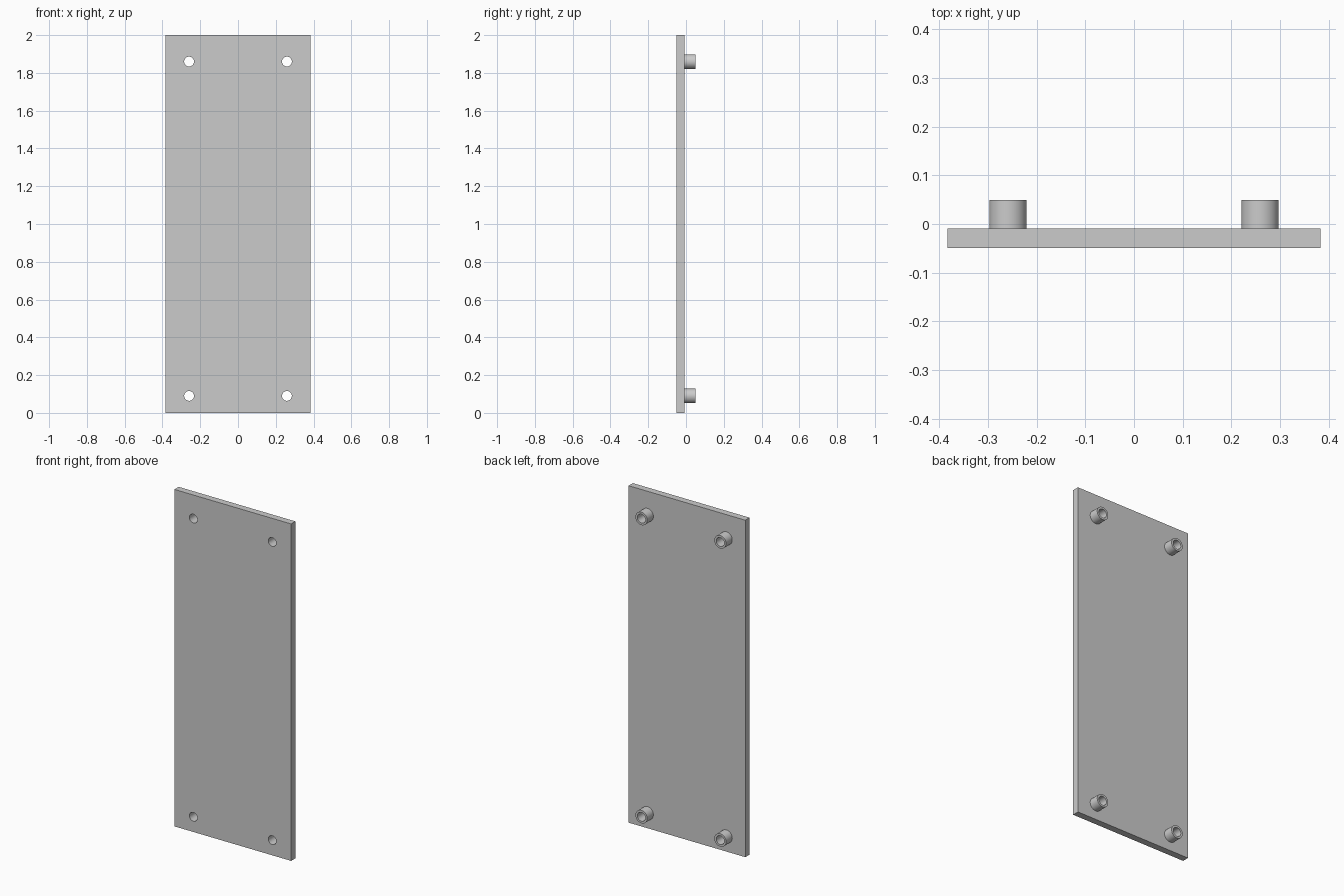
import bpy, bmesh, math
from mathutils import Matrix

if "Cube" in bpy.data.objects:
    bpy.data.objects.remove(bpy.data.objects["Cube"])

WIDTH, HEIGHT = 0.766, 2.0
FRONT, BACK, BOSS_END = -0.049, -0.009, 0.049
HOLE_X, HOLE_LOW, HOLE_HIGH = 0.259, 0.09, 1.86
HOLE_R, BOSS_R, SIDES = 0.026, 0.0385, 48

grey = bpy.data.materials.new("plain_grey")
grey.use_nodes = True
colour = (0.6, 0.6, 0.6, 1)
grey.diffuse_color = colour
grey.node_tree.nodes["Principled BSDF"].inputs["Base Color"].default_value = colour


def make_object(name, bm):
    bmesh.ops.recalc_face_normals(bm, faces=bm.faces)
    mesh = bpy.data.meshes.new(name)
    bm.to_mesh(mesh)
    bm.free()
    obj = bpy.data.objects.new(name, mesh)
    bpy.context.collection.objects.link(obj)
    mesh.materials.append(grey)
    return obj


def smooth(obj):
    bpy.ops.object.select_all(action='DESELECT')
    obj.select_set(True)
    bpy.context.view_layer.objects.active = obj
    bpy.ops.object.shade_smooth_by_angle(angle=math.radians(30))


spots = [(side, level, sx * HOLE_X, z)
         for side, sx in (("left", 1), ("right", -1))
         for level, z in (("lower", HOLE_LOW), ("upper", HOLE_HIGH))]

# Flat panel
bm = bmesh.new()
bmesh.ops.create_cube(bm, size=1, matrix=Matrix.Translation((0, (FRONT + BACK) / 2, HEIGHT / 2))
                      @ Matrix.Diagonal((WIDTH, BACK - FRONT, HEIGHT, 1)))
panel = make_object("panel", bm)

# Cutter for the four screw holes
bm = bmesh.new()
for side, level, x, z in spots:
    bmesh.ops.create_cone(bm, cap_ends=True, segments=SIDES, radius1=HOLE_R, radius2=HOLE_R, depth=0.3,
                          matrix=Matrix.Translation((x, 0, z)) @ Matrix.Rotation(math.pi / 2, 4, 'X'))
cutter = make_object("hole_cutter", bm)
cutter.hide_render = True
cutter.hide_set(True)
holes = panel.modifiers.new("screw_holes", 'BOOLEAN')
holes.operation, holes.object, holes.solver = 'DIFFERENCE', cutter, 'EXACT'
smooth(panel)

# Hollow standoffs on the back, each a ring profile spun about its axis
for side, level, x, z in spots:
    bm = bmesh.new()
    ring = [bm.verts.new((x + r, y, z)) for r, y in
            ((HOLE_R, BACK), (BOSS_R, BACK), (BOSS_R, BOSS_END), (HOLE_R, BOSS_END))]
    edges = [bm.edges.new((ring[i], ring[(i + 1) % 4])) for i in range(4)]
    bmesh.ops.spin(bm, geom=ring + edges, cent=(x, 0, z), axis=(0, 1, 0),
                   angle=2 * math.pi, steps=SIDES, use_merge=True)
    bmesh.ops.remove_doubles(bm, verts=bm.verts, dist=0.0001)
    smooth(make_object(f"{level}_{side}_standoff", bm))
